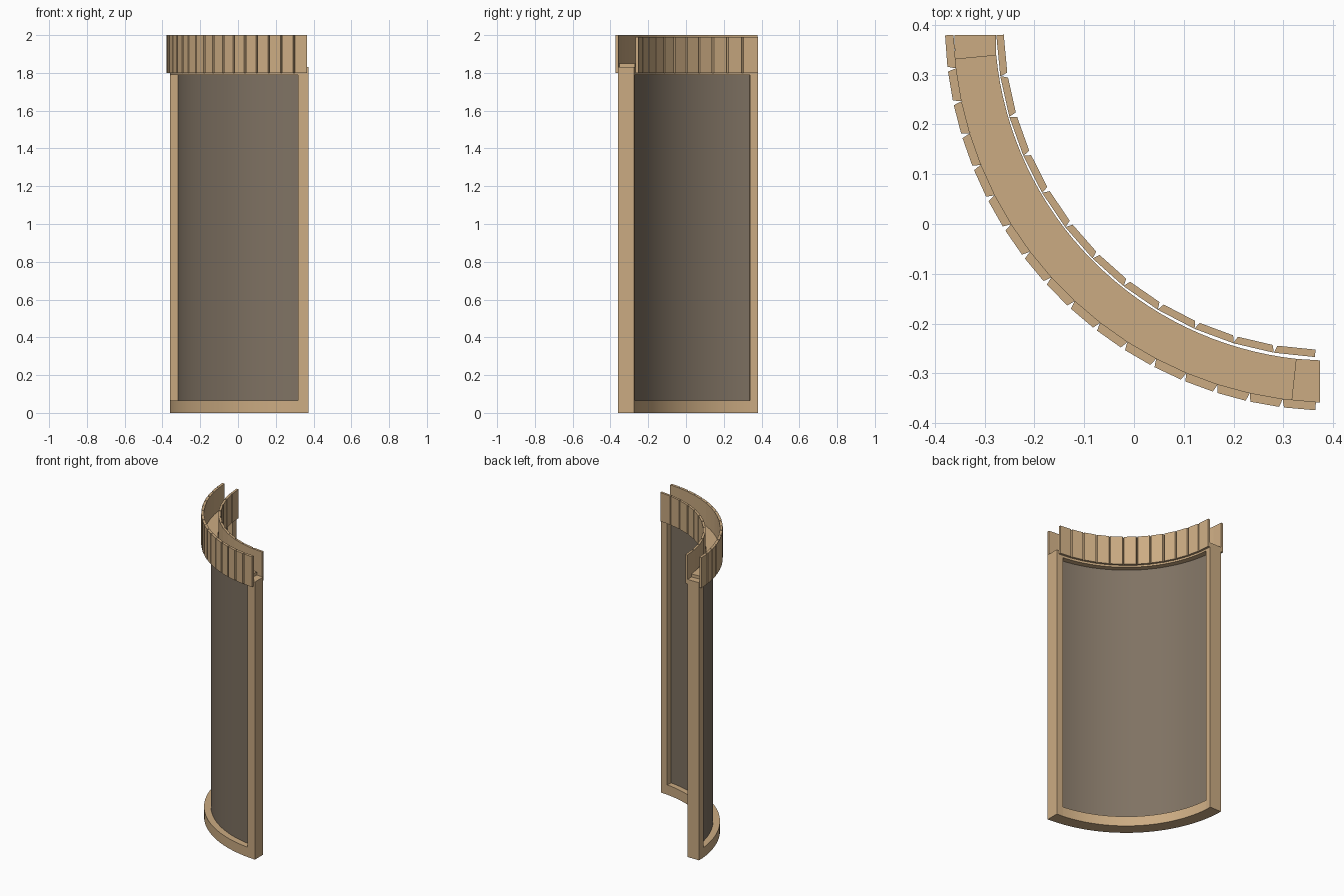
import bpy, bmesh, math

if "Cube" in bpy.data.objects:
    bpy.data.objects.remove(bpy.data.objects["Cube"])

def material(name, col):
    m = bpy.data.materials.new(name)
    m.diffuse_color = (*col, 1)
    m.use_nodes = True
    m.node_tree.nodes["Principled BSDF"].inputs["Base Color"].default_value = m.diffuse_color
    return m

WOOD = material("light_wood", (0.60, 0.41, 0.225))
PANEL = material("grey_brown_panel", (0.215, 0.17, 0.125))
CENTRE = (0.40, 0.405)

def polar(c, r, deg):
    t = math.radians(deg)
    return (c[0] - r * math.cos(t), c[1] - r * math.sin(t))

def prism(bm, pts, z0, z1):
    """Extrude a plan outline between two heights."""
    lo = [bm.verts.new((x, y, z0)) for x, y in pts]
    hi = [bm.verts.new((x, y, z1)) for x, y in pts]
    n = len(pts)
    bm.faces.new(lo)
    bm.faces.new(hi)
    for i in range(n):
        j = (i + 1) % n
        bm.faces.new((lo[i], lo[j], hi[j], hi[i]))

def finish(bm, name, mat, smooth=False):
    bmesh.ops.recalc_face_normals(bm, faces=bm.faces)
    me = bpy.data.meshes.new(name)
    bm.to_mesh(me)
    bm.free()
    me.materials.append(mat)
    ob = bpy.data.objects.new(name, me)
    bpy.context.collection.objects.link(ob)
    if smooth:
        bpy.ops.object.select_all(action='DESELECT')
        ob.select_set(True)
        bpy.context.view_layer.objects.active = ob
        bpy.ops.object.shade_smooth_by_angle(angle=math.radians(30))
    return ob

def arc_wall(name, r0, r1, z0, z1, mat, a0=5.5, a1=83.8, n=32):
    """Curved bar between two radii, built as a strip of quads."""
    bm = bmesh.new()
    rings = []
    for i in range(n + 1):
        a = a0 + (a1 - a0) * i / n
        rings.append([bm.verts.new((*polar(CENTRE, r, a), z))
                      for r, z in ((r0, z0), (r1, z0), (r1, z1), (r0, z1))])
    for p, q in zip(rings, rings[1:]):
        for k in range(4):
            m = (k + 1) % 4
            bm.faces.new((p[k], p[m], q[m], q[k]))
    bm.faces.new(rings[0])
    bm.faces.new(rings[-1])
    finish(bm, name, mat, True)

def plank_row(name, c, back, front, count, z0, z1, a0, a1):
    """Flat upright boards round an arc, V grooves on the front face."""
    bm = bmesh.new()
    step = (a1 - a0) / count
    mid = front + (back - front) * 0.55
    g = math.degrees(0.005 / front)
    for i in range(count):
        s, e = a0 + i * step, a0 + (i + 1) * step
        gs = g if i else 0
        ge = g if i < count - 1 else 0
        pts = [polar(c, back, s), polar(c, back, e)]
        pts += [polar(c, mid, e - ge * 0.4), polar(c, front, e - ge),
                polar(c, front, s + gs), polar(c, mid, s + gs * 0.4)]
        prism(bm, pts, z0, z1)
    finish(bm, name, WOOD)

# frame: sill and head beam
arc_wall("bottom_beam", 0.68, 0.763, 0, 0.065, WOOD)
arc_wall("top_beam", 0.68, 0.763, 1.79, 1.85, WOOD)

# curved infill sheet
arc_wall("curved_panel", 0.716, 0.722, 0.06, 1.80, PANEL)

# end posts with one radial side and one square side
def post(name, a, ends):
    bm = bmesh.new()
    prism(bm, [polar(CENTRE, 0.68, a), polar(CENTRE, 0.763, a)] + ends, 0, 1.83)
    finish(bm, name, WOOD)

post("back_left_post", 5.5, [(-0.361, 0.38), (-0.277, 0.38)])
post("front_right_post", 83.8, [(0.374, -0.359), (0.374, -0.274)])

# parapet boards outside and inside
plank_row("outer_planks", CENTRE, 0.763, 0.780, 17, 1.80, 2.0, 1.9, 87.4)
plank_row("inner_planks", (0.393, 0.402), 0.670, 0.655, 12, 1.80, 1.99, 1.9, 87.5)
